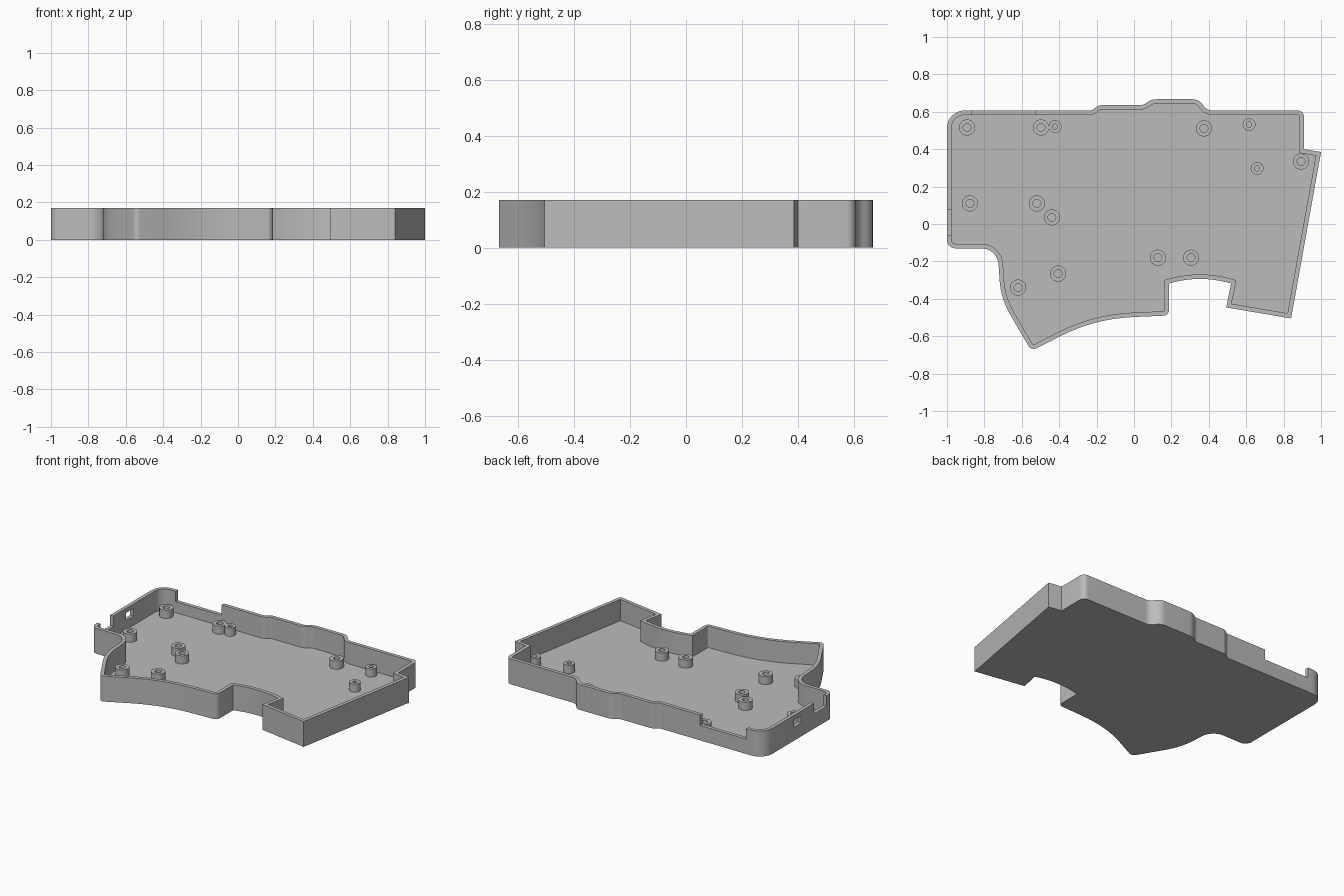
import bpy, bmesh, math
from mathutils import Vector

default = bpy.data.objects.get("Cube")
if default:
    bpy.data.objects.remove(default, do_unlink=True)

HEIGHT, FLOOR, WALL = 0.17, 0.027, 0.024
POST_TOP = FLOOR + 0.055

grey = bpy.data.materials.new("plain grey")
grey.use_nodes = True
grey.diffuse_color = (0.5, 0.5, 0.5, 1)
grey.node_tree.nodes["Principled BSDF"].inputs["Base Color"].default_value = (0.5, 0.5, 0.5, 1)


def rounded(corners, steps=8):
    """Replace each corner (x, y, setback) by a circular arc."""
    out = []
    for i, (x, y, t) in enumerate(corners):
        p = Vector((x, y))
        if not t:
            out.append(p)
            continue
        u = (Vector(corners[i - 1][:2]) - p).normalized()
        v = (Vector(corners[(i + 1) % len(corners)][:2]) - p).normalized()
        a, b = p + u * t, p + v * t
        w = math.cos((math.pi - u.angle(v)) / 2)
        for k in range(steps + 1):
            s = k / steps
            c0, c1, c2 = (1 - s) ** 2, 2 * w * s * (1 - s), s * s
            out.append((a * c0 + p * c1 + b * c2) / (c0 + c1 + c2))
    return out


def inset(loop, d):
    """Mitred inward offset of a counterclockwise loop."""
    out = []
    for i, p in enumerate(loop):
        e1 = (p - loop[i - 1]).normalized()
        e2 = (loop[(i + 1) % len(loop)] - p).normalized()
        n1, n2 = Vector((-e1.y, e1.x)), Vector((-e2.y, e2.x))
        out.append(p + (n1 + n2) * d / (1 + n1.dot(n2)))
    return out


def skin(name, rings, closed=False):
    """Join matching rings of (loop, z); cap both ends or close into a tube."""
    bm = bmesh.new()
    vs = [[bm.verts.new((p.x, p.y, z)) for p in loop] for loop, z in rings]
    pairs = list(zip(vs, vs[1:]))
    if closed:
        pairs.append((vs[-1], vs[0]))
    else:
        bm.faces.new(vs[0][::-1])
        bm.faces.new(vs[-1])
    for a, b in pairs:
        for i in range(len(a)):
            j = (i + 1) % len(a)
            bm.faces.new((a[i], a[j], b[j], b[i]))
    bmesh.ops.recalc_face_normals(bm, faces=bm.faces)
    mesh = bpy.data.meshes.new(name)
    bm.to_mesh(mesh)
    bm.free()
    mesh.materials.append(grey)
    ob = bpy.data.objects.new(name, mesh)
    bpy.context.collection.objects.link(ob)
    return ob


def select(ob):
    bpy.ops.object.select_all(action='DESELECT')
    ob.select_set(True)
    bpy.context.view_layer.objects.active = ob


def smooth(ob):
    select(ob)
    bpy.ops.object.shade_smooth_by_angle(angle=math.radians(30))


def cut_box(ob, x0, x1, y0, y1, z0, z1):
    loop = [Vector(p) for p in ((x0, y0), (x1, y0), (x1, y1), (x0, y1))]
    cutter = skin("cutter", [(loop, z0), (loop, z1)])
    cutter.hide_render = True
    mod = ob.modifiers.new("cut", 'BOOLEAN')
    mod.operation, mod.solver, mod.object = 'DIFFERENCE', 'EXACT', cutter
    select(ob)
    bpy.ops.object.modifier_apply(modifier=mod.name)
    bpy.data.objects.remove(cutter, do_unlink=True)


# Tray outline, counterclockwise
outline = rounded([
    (-1, -0.13, 0.045), (-0.73, -0.13, 0.085), (-0.712, -0.4, 0.1),
    (-0.549, -0.678, 0.03), (-0.21, -0.507, 0.2), (0.187, -0.489, 0.03),
    (0.187, -0.318, 0), (0.353, -0.272, 0.16), (0.519, -0.318, 0),
    (0.493, -0.446, 0), (0.84, -0.505, 0), (1, 0.385, 0),
    (0.909, 0.4, 0), (0.909, 0.607, 0.035), (0.39, 0.607, 0.03),
    (0.345, 0.667, 0.03), (0.09, 0.667, 0.03), (0.05, 0.635, 0.02),
    (-0.19, 0.635, 0.015), (-0.225, 0.607, 0.015), (-1, 0.607, 0.095)])
inner = inset(outline, WALL)

# Open tray: underside, outer wall, rim, inner wall, floor
tray = skin("case_tray", [(outline, 0), (outline, HEIGHT), (inner, HEIGHT), (inner, FLOOR)])

# Wall openings: back slot, side slot, side window
cut_box(tray, -0.87, -0.53, 0.55, 0.7, 0.1, 0.3)
cut_box(tray, -1.1, -0.95, -0.06, 0.075, 0.1, 0.3)
cut_box(tray, -1.1, -0.95, 0.21, 0.285, 0.09, 0.14)
smooth(tray)


# Hollow screw posts
def post(name, x, y, radius, bore):
    def ring(r):
        return [Vector((x + r * math.cos(a), y + r * math.sin(a)))
                for a in (math.tau * k / 32 for k in range(32))]
    ro, ri = ring(radius), ring(bore)
    smooth(skin(name, [(ro, FLOOR - 0.005), (ro, POST_TOP), (ri, POST_TOP), (ri, FLOOR - 0.005)], True))


for x, y in [(-0.893, 0.516), (-0.497, 0.516), (0.374, 0.511), (0.893, 0.334),
             (-0.877, 0.11), (-0.519, 0.11), (-0.439, 0.035), (-0.62, -0.34),
             (-0.406, -0.265), (0.128, -0.18), (0.305, -0.18)]:
    post("large_post", x, y, 0.043, 0.021)
for x, y in [(-0.422, 0.521), (0.615, 0.532), (0.658, 0.297)]:
    post("small_post", x, y, 0.034, 0.014)
